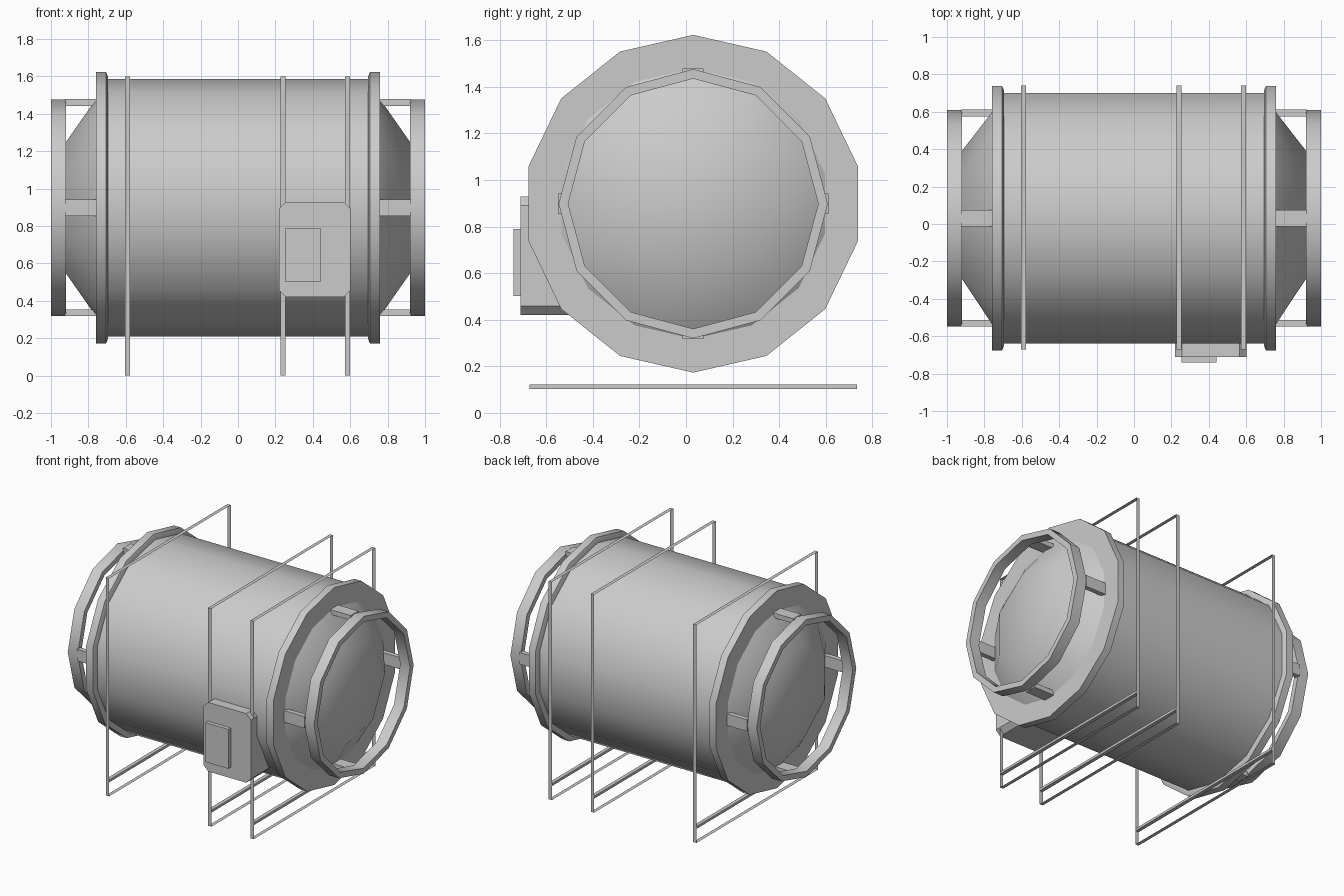
import bpy, bmesh, math

if "Cube" in bpy.data.objects:
    bpy.data.objects.remove(bpy.data.objects["Cube"])

CY, CZ = 0.031, 0.898      # drum axis
STRAPS = (-0.59, 0.241, 0.585)


def finish(name, bm, smooth=0, mirror=False):
    bmesh.ops.recalc_face_normals(bm, faces=bm.faces)
    me = bpy.data.meshes.new(name)
    bm.to_mesh(me)
    bm.free()
    ob = bpy.data.objects.new(name, me)
    bpy.context.collection.objects.link(ob)
    if smooth:
        me.shade_smooth()
        me.set_sharp_from_angle(angle=math.radians(smooth))
    if mirror:
        ob.modifiers.new("Mirror", 'MIRROR').use_mirror_merge = False
    return ob


def ring_verts(bm, x, r, n, start=90):
    a = [math.radians(start) + 2 * math.pi * i / n for i in range(n)]
    return [bm.verts.new((x, CY + r * math.cos(t), CZ + r * math.sin(t))) for t in a]


def lathe(name, profile, n, closed=False, caps=False, **kw):
    bm = bmesh.new()
    rings = [ring_verts(bm, x, r, n) for x, r in profile]
    pairs = list(zip(rings, rings[1:])) + ([(rings[-1], rings[0])] if closed else [])
    for a, b in pairs:
        for i in range(n):
            j = (i + 1) % n
            bm.faces.new((a[i], a[j], b[j], b[i]))
    if caps:
        bm.faces.new(rings[0])
        bm.faces.new(rings[-1])
    return finish(name, bm, **kw)


def box(name, x0, x1, y0, y1, z0, z1, cut=0, mirror=False):
    # box extruded along y, optionally with clipped corners
    if cut:
        pts = [(x0 + cut, z0), (x1 - cut, z0), (x1, z0 + cut), (x1, z1 - cut),
               (x1 - cut, z1), (x0 + cut, z1), (x0, z1 - cut), (x0, z0 + cut)]
    else:
        pts = [(x0, z0), (x1, z0), (x1, z1), (x0, z1)]
    bm = bmesh.new()
    f = bm.faces.new([bm.verts.new((x, y0, z)) for x, z in pts])
    g = bmesh.ops.extrude_face_region(bm, geom=[f], use_keep_orig=True)
    for v in g["geom"]:
        if isinstance(v, bmesh.types.BMVert):
            v.co.y = y1
    return finish(name, bm, mirror=mirror)


# main drum
lathe("drum", [(-0.70, 0.6875), (0.70, 0.6875)], 14, caps=True, smooth=35)

# end flanges
lathe("end_flange", [(0.695, 0.57), (0.695, 0.70), (0.705, 0.725), (0.76, 0.725), (0.76, 0.57)],
      14, closed=True, smooth=35, mirror=True)

# tapered end caps: fourteen sides blending into seven
bm = bmesh.new()
base = ring_verts(bm, 0.76, 0.58, 14, start=-180 / 14)
tip = ring_verts(bm, 0.92, 0.36, 7, start=0)
for i in range(7):
    a, b, c = base[2 * i], base[2 * i + 1], base[(2 * i + 2) % 14]
    bm.faces.new((a, b, tip[i]))
    bm.faces.new((b, c, tip[(i + 1) % 7], tip[i]))
bm.faces.new(tip)
finish("end_cone", bm, smooth=35, mirror=True)

# guard rings and the four struts that carry them
lathe("guard_ring", [(0.92, 0.537), (0.92, 0.578), (1.0, 0.578), (1.0, 0.537)],
      12, closed=True, smooth=35, mirror=True)
for s, side in ((-1, "near"), (1, "far")):
    lo, hi = sorted((s * 0.545, s * 0.58))
    box("ring_strut_side_" + side, 0.755, 0.925, CY + lo, CY + hi,
        CZ - 0.043, CZ + 0.043, mirror=True)
    box("ring_strut_vertical_" + side, 0.755, 0.925, CY - 0.045, CY + 0.045,
        CZ + lo, CZ + hi, mirror=True)

# flat rectangular strap frames with a raised cross bar
for k, x in enumerate(STRAPS):
    bm = bmesh.new()
    corners = [(-0.672, 0), (0.74, 0), (0.74, 1.6), (-0.672, 1.6)]
    cols = [[bm.verts.new((x + d, y, z)) for y, z in corners] for d in (-0.0135, 0.0135)]
    for i in range(4):
        j = (i + 1) % 4
        bm.faces.new((cols[0][i], cols[0][j], cols[1][j], cols[1][i]))
    finish(f"strap_frame_{k}", bm)
    box(f"cross_bar_{k}", x - 0.0135, x + 0.0135, -0.672, 0.735, 0.103, 0.121)

# control box with front panel
box("control_box", 0.219, 0.602, -0.711, -0.42, 0.421, 0.928, cut=0.037)
box("control_panel", 0.254, 0.44, -0.74, -0.70, 0.501, 0.79)
